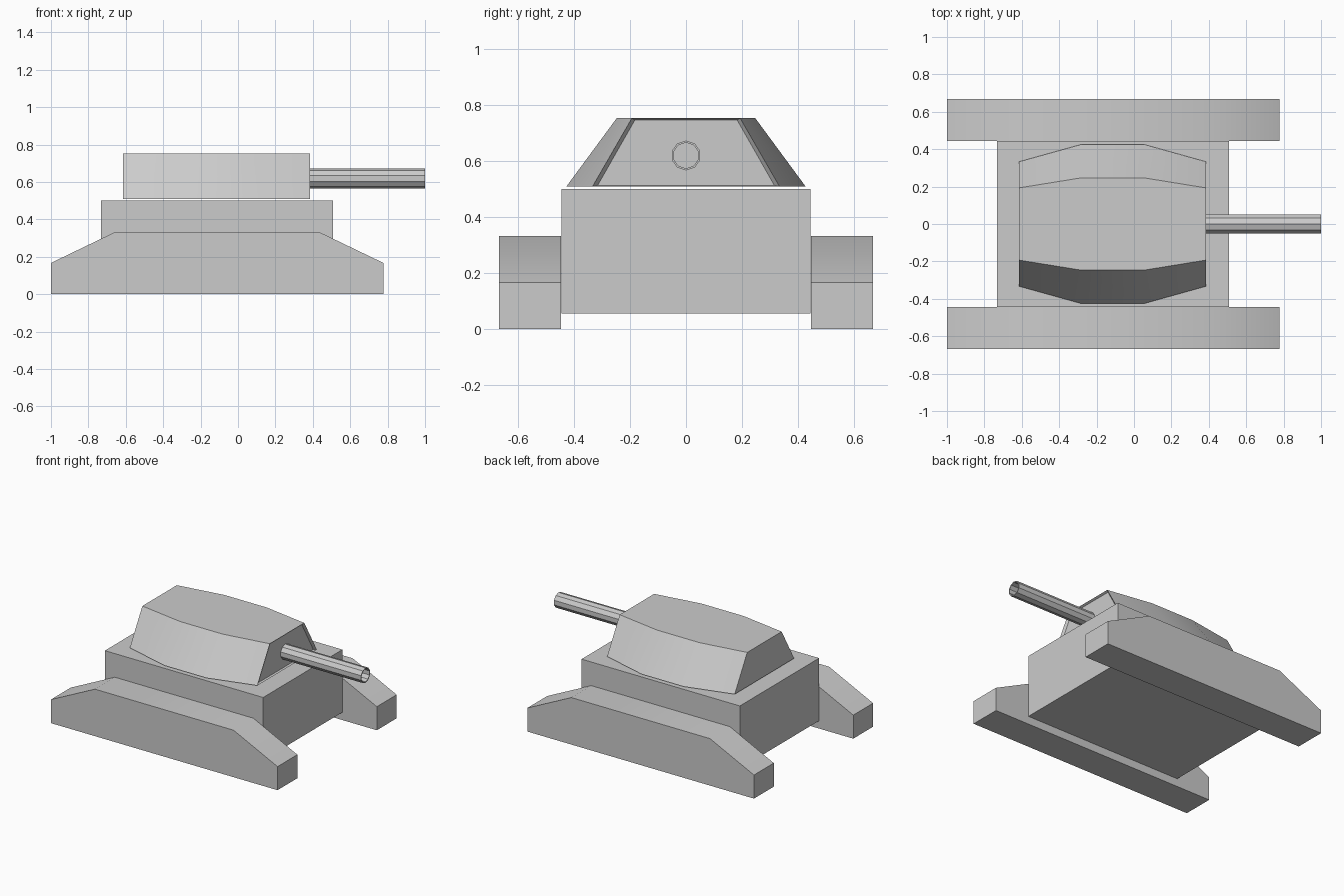
import bpy, bmesh, math
from mathutils import Vector

if "Cube" in bpy.data.objects:
    bpy.data.objects.remove(bpy.data.objects["Cube"])


def finish(name, bm, smooth=False):
    bmesh.ops.recalc_face_normals(bm, faces=bm.faces)
    mesh = bpy.data.meshes.new(name)
    bm.to_mesh(mesh)
    bm.free()
    ob = bpy.data.objects.new(name, mesh)
    bpy.context.collection.objects.link(ob)
    if smooth:
        bpy.ops.object.select_all(action='DESELECT')
        ob.select_set(True)
        bpy.context.view_layer.objects.active = ob
        bpy.ops.object.shade_smooth_by_angle(angle=math.radians(30))
    return ob


def loft(rings, closed=False):
    """Bridge matching rings of points; cap the ends unless closed in a loop."""
    bm = bmesh.new()
    vs = [[bm.verts.new(p) for p in ring] for ring in rings]
    n = len(vs[0])
    pairs = list(zip(vs, vs[1:])) + ([(vs[-1], vs[0])] if closed else [])
    for a, b in pairs:
        for i in range(n):
            j = (i + 1) % n
            bm.faces.new((a[i], a[j], b[j], b[i]))
    if not closed:
        bm.faces.new(vs[0])
        bm.faces.new(vs[-1])
    return bm


# Tracks: side profile extruded across the width, one each side
track_profile = [(-1, 0), (0.777, 0), (0.777, 0.167), (0.432, 0.333),
                 (-0.655, 0.333), (-1, 0.167)]
for name, side in (("left_track", 1), ("right_track", -1)):
    finish(name, loft([[(x, side * y, z) for x, z in track_profile]
                       for y in (0.445, 0.667)]), smooth=True)

# Hull box
corners = [(-0.733, -0.444), (0.508, -0.444), (0.508, 0.444), (-0.733, 0.444)]
finish("hull", loft([[(x, y, z) for x, y in corners] for z in (0.056, 0.5)]))

# Turret: trapezoid sections along x, with a shallow framed front panel
sections = [(-0.615, 0.333, 0.193), (-0.28, 0.426, 0.247),
            (0.052, 0.426, 0.247), (0.385, 0.333, 0.193)]
bm = loft([[(x, -b, 0.509), (x, b, 0.509), (x, t, 0.752), (x, -t, 0.752)]
           for x, b, t in sections])
front = max(bm.faces, key=lambda f: f.calc_center_median().x)
bmesh.ops.recalc_face_normals(bm, faces=bm.faces)
bmesh.ops.inset_region(bm, faces=[front], thickness=0.008)
# widen the frame at the slanted sides
for v in front.verts:
    v.co.y *= 0.965
    v.co += Vector((-0.015, 0, 0))
finish("turret", bm, smooth=True)


# Gun barrel: ten-sided hollow tube
def circle(x, r):
    return [(x, r * math.sin(math.tau * i / 10), 0.619 + r * math.cos(math.tau * i / 10))
            for i in range(10)]


finish("gun_barrel", loft([circle(0.37, 0.053), circle(1, 0.053),
                           circle(1, 0.046), circle(0.37, 0.046)], closed=True))
